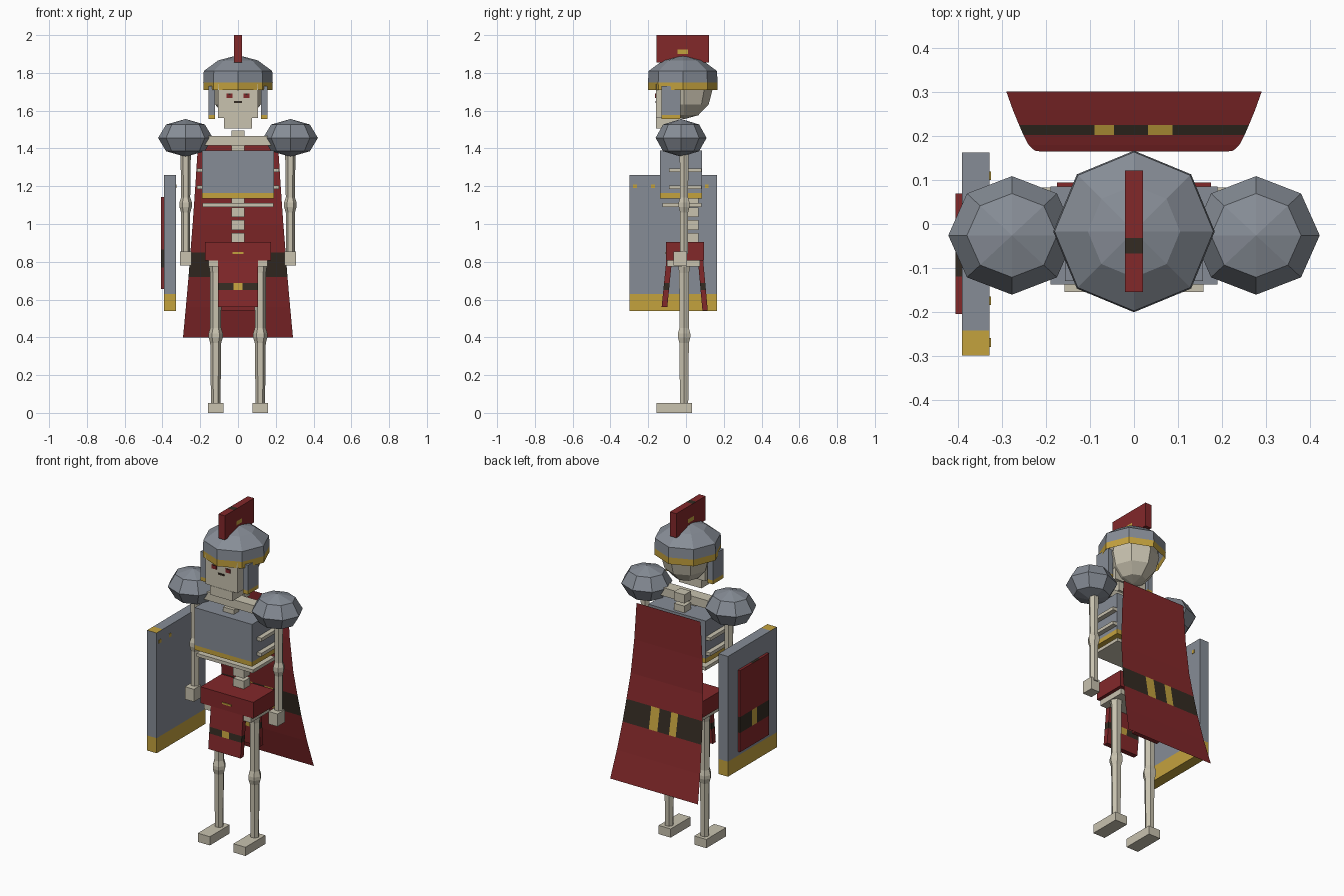
import bpy, bmesh, math
from mathutils import Vector

cube = bpy.data.objects.get("Cube")
if cube:
    bpy.data.objects.remove(cube)


def material(name, rgb):
    m = bpy.data.materials.new(name)
    m.use_nodes = True
    col = (*rgb, 1)
    m.diffuse_color = col
    bsdf = next(n for n in m.node_tree.nodes if n.type == 'BSDF_PRINCIPLED')
    bsdf.inputs["Base Color"].default_value = col
    bsdf.inputs["Roughness"].default_value = 0.8
    return m


bone = material("bone", (0.58, 0.54, 0.43))
steel = material("steel", (0.24, 0.265, 0.305))
red = material("red cloth", (0.225, 0.021, 0.023))
gold = material("gold", (0.55, 0.36, 0.048))
dark = material("dark leather", (0.034, 0.024, 0.016))


def finish(name, bm, mats, cuts=(), rule=None):
    """Cut along axis planes, colour faces by rule(centre, normal), link."""
    for axis, value in cuts:
        n = Vector((0, 0, 0))
        n["xyz".index(axis)] = 1
        geom = bm.verts[:] + bm.edges[:] + bm.faces[:]
        bmesh.ops.bisect_plane(bm, geom=geom, plane_co=n * value, plane_no=n, dist=1e-5)
    bm.normal_update()
    if rule:
        for f in bm.faces:
            f.material_index = rule(f.calc_center_median(), f.normal)
    me = bpy.data.meshes.new(name)
    bm.to_mesh(me)
    bm.free()
    for m in mats:
        me.materials.append(m)
    ob = bpy.data.objects.new(name, me)
    bpy.context.scene.collection.objects.link(ob)
    return ob


def box(name, x, y, z, mats, cuts=(), rule=None, lean=0):
    """Box from three ranges; lean shears y as z drops below the top."""
    bm = bmesh.new()
    bmesh.ops.create_cube(bm, size=1)
    for v in bm.verts:
        v.co = [a + (b - a) * (c + 0.5) for (a, b), c in zip((x, y, z), v.co)]
        v.co.y += lean * (z[1] - v.co.z)
    return finish(name, bm, mats, cuts, rule)


def lathe(name, profile, cx, cy, sides, mats, cuts=(), rule=None, cap=True):
    """Faceted turned shape from (radius, z) pairs, bottom to top."""
    bm = bmesh.new()
    rings = []
    for r, z in profile:
        if r == 0:
            rings.append([bm.verts.new((cx, cy, z))] * sides)
            continue
        rings.append([bm.verts.new((cx + r * math.cos(i * math.tau / sides),
                                    cy + r * math.sin(i * math.tau / sides), z))
                      for i in range(sides)])
    for a, b in zip(rings, rings[1:]):
        for i in range(sides):
            j = (i + 1) % sides
            quad = dict.fromkeys((a[i], a[j], b[j], b[i]))
            bm.faces.new(list(quad))
    if cap:
        bmesh.ops.holes_fill(bm, edges=bm.edges[:], sides=0)
    bmesh.ops.recalc_face_normals(bm, faces=bm.faces[:])
    return finish(name, bm, mats, cuts, rule)


def ball(name, centre, radii, segments, rings, mat):
    bm = bmesh.new()
    bmesh.ops.create_uvsphere(bm, u_segments=segments, v_segments=rings, radius=1)
    for v in bm.verts:
        v.co = [c + r * p for c, r, p in zip(centre, radii, v.co)]
    return finish(name, bm, [mat])


def span(side, a, b):
    return tuple(sorted((side * a, side * b)))


# Head
ball("skull", (0, -0.01, 1.71), (0.14, 0.15, 0.155), 8, 6, bone)
box("face", (-0.106, 0.106), (-0.158, -0.03), (1.56, 1.74), [bone])
box("jaw", (-0.074, 0.074), (-0.16, -0.04), (1.505, 1.56), [bone])
box("nose_hole", (-0.02, 0.02), (-0.162, -0.156), (1.64, 1.65), [dark])
for s, side in ((-1, "right"), (1, "left")):
    box(side + "_eye", span(s, 0.03, 0.06), (-0.163, -0.156), (1.667, 1.69), [red, dark],
        [("z", 1.684), ("x", s * 0.04), ("x", s * 0.05)],
        lambda c, n: int(c.z > 1.684 and 0.04 < abs(c.x) < 0.05))

# Helmet with cheek guards and crest
lathe("helmet", [(0.183, 1.71), (0.184, 1.75), (0.181, 1.81), (0.105, 1.866), (0, 1.894)],
      0, -0.017, 8, [steel, gold], rule=lambda c, n: int(c.z < 1.75), cap=False)
for s, side in ((-1, "right"), (1, "left")):
    box(side + "_cheek_guard", span(s, 0.123, 0.157), (-0.13, -0.03), (1.555, 1.73),
        [steel, gold], [("z", 1.578)], lambda c, n: int(c.z < 1.578))


def crest_rule(c, n):
    if n.z > 0.5 and -0.067 < c.y < -0.032:
        return 2
    return int(abs(n.x) > 0.5 and 1.9 < c.z < 1.924 and -0.045 < c.y < 0.01)


box("helmet_crest", (-0.021, 0.021), (-0.155, 0.122), (1.855, 2.0), [red, gold, dark],
    [("z", 1.9), ("z", 1.924), ("y", -0.067), ("y", -0.045), ("y", -0.032), ("y", 0.01)],
    crest_rule)

# Torso
box("breastplate", (-0.19, 0.19), (-0.138, 0.085), (1.135, 1.388), [steel, gold],
    [("z", 1.163)], lambda c, n: int(c.z < 1.163))
box("collar_bone", (-0.2, 0.2), (-0.07, 0.0), (1.415, 1.465), [bone])
for i, (z, w, front) in enumerate([(1.284, 0.218, -0.09), (1.194, 0.218, -0.09),
                                   (1.1, 0.187, -0.125)]):
    box(f"rib_{i + 1}", (-w, w), (front, 0.083), (z - 0.01, z + 0.01), [bone])
for i in range(9):
    z = 0.9 + i * 0.068
    box(f"vertebra_{i + 1}", (-0.035, 0.035), (0.005, 0.065), (z, z + 0.052), [bone])
box("breastbone", (-0.035, 0.035), (-0.09, -0.04), (1.38, 1.415), [bone])

# Hips and kilt
box("pelvis", (-0.155, 0.155), (-0.1, 0.075), (0.775, 0.812), [bone])
box("belt", (-0.175, 0.175), (-0.105, 0.095), (0.808, 0.905), [red])
box("belt_buckle", (-0.03, 0.03), (-0.109, -0.103), (0.842, 0.852), [gold])


def kilt_rule(c, n):
    if not 0.65 < c.z < 0.688:
        return 0
    return 2 if abs(c.x) < 0.023 and abs(n.x) < 0.5 else 1


kilt_cuts = [("z", 0.65), ("z", 0.688), ("x", -0.023), ("x", 0.023)]
box("front_kilt_panel", (-0.107, 0.107), (-0.103, -0.073), (0.56, 0.82),
    [red, dark, gold], kilt_cuts, kilt_rule, lean=-0.1)
box("back_kilt_panel", (-0.087, 0.087), (0.062, 0.09), (0.543, 0.82),
    [red, dark, gold], kilt_cuts, kilt_rule, lean=0.09)

# Limbs and shoulder guards
for s, side in ((-1, "right"), (1, "left")):
    ball(side + "_shoulder_guard", (s * 0.278, -0.026, 1.456), (0.145, 0.135, 0.1),
         8, 4, steel)
    lathe(side + "_arm", [(0.024, 0.84), (0.024, 1.06), (0.033, 1.09), (0.033, 1.115),
                          (0.024, 1.14), (0.028, 1.42)], s * 0.277, -0.01, 6, [bone])
    box(side + "_hand", span(s, 0.247, 0.307), (-0.065, 0.005), (0.78, 0.855), [bone])
    lathe(side + "_leg", [(0.025, 0.04), (0.029, 0.37), (0.038, 0.4), (0.038, 0.42),
                          (0.029, 0.45), (0.03, 0.74), (0.038, 0.79)],
          s * 0.118, -0.01, 6, [bone])
    box(side + "_foot", span(s, 0.078, 0.158), (-0.155, 0.033), (0, 0.052), [bone])

# Cape: a thin curved sheet that widens and swings back toward the hem
cape = bmesh.new()
rows = []
for z, w, y in [(1.42, 0.212, 0.165), (1.2, 0.226, 0.167), (1.0, 0.24, 0.18),
                (0.85, 0.252, 0.203), (0.72, 0.262, 0.226), (0.56, 0.276, 0.26),
                (0.4, 0.291, 0.302)]:
    rows.append([cape.verts.new((k * w, y, z)) for k in (-1, 1)])
for a, b in zip(rows, rows[1:]):
    cape.faces.new((a[0], a[1], b[1], b[0]))


def cape_rule(c, n):
    if not 0.72 < c.z < 0.85:
        return 0
    return 2 if -0.09 < c.x < -0.045 or 0.032 < c.x < 0.088 else 1


finish("cape", cape, [red, dark, gold],
       [("x", -0.09), ("x", -0.045), ("x", 0.032), ("x", 0.088)], cape_rule)

# Shield
box("shield", (-0.392, -0.329), (-0.3, 0.163), (0.54, 1.26), [steel, gold],
    [("z", 0.63), ("y", -0.242)],
    lambda c, n: int(c.z < 0.63 or (n.z > 0.5 and c.y < -0.242)))
for i, y in enumerate((-0.27, -0.175, 0.11)):
    box(f"shield_stud_{i + 1}", (-0.331, -0.326), (y - 0.01, y + 0.01), (1.19, 1.21), [gold])


def emblem_rule(c, n):
    if n.z > 0.5:
        return int(-0.12 < c.y < -0.05)
    if not 0.77 < c.z < 0.865:
        return 0
    return 2 if n.x < -0.5 and abs(c.y + 0.067) < 0.025 else 1


box("shield_emblem", (-0.407, -0.39), (-0.205, 0.07), (0.655, 1.143), [red, dark, gold],
    [("z", 0.77), ("z", 0.865), ("y", -0.12), ("y", -0.092), ("y", -0.05), ("y", -0.042)],
    emblem_rule)
